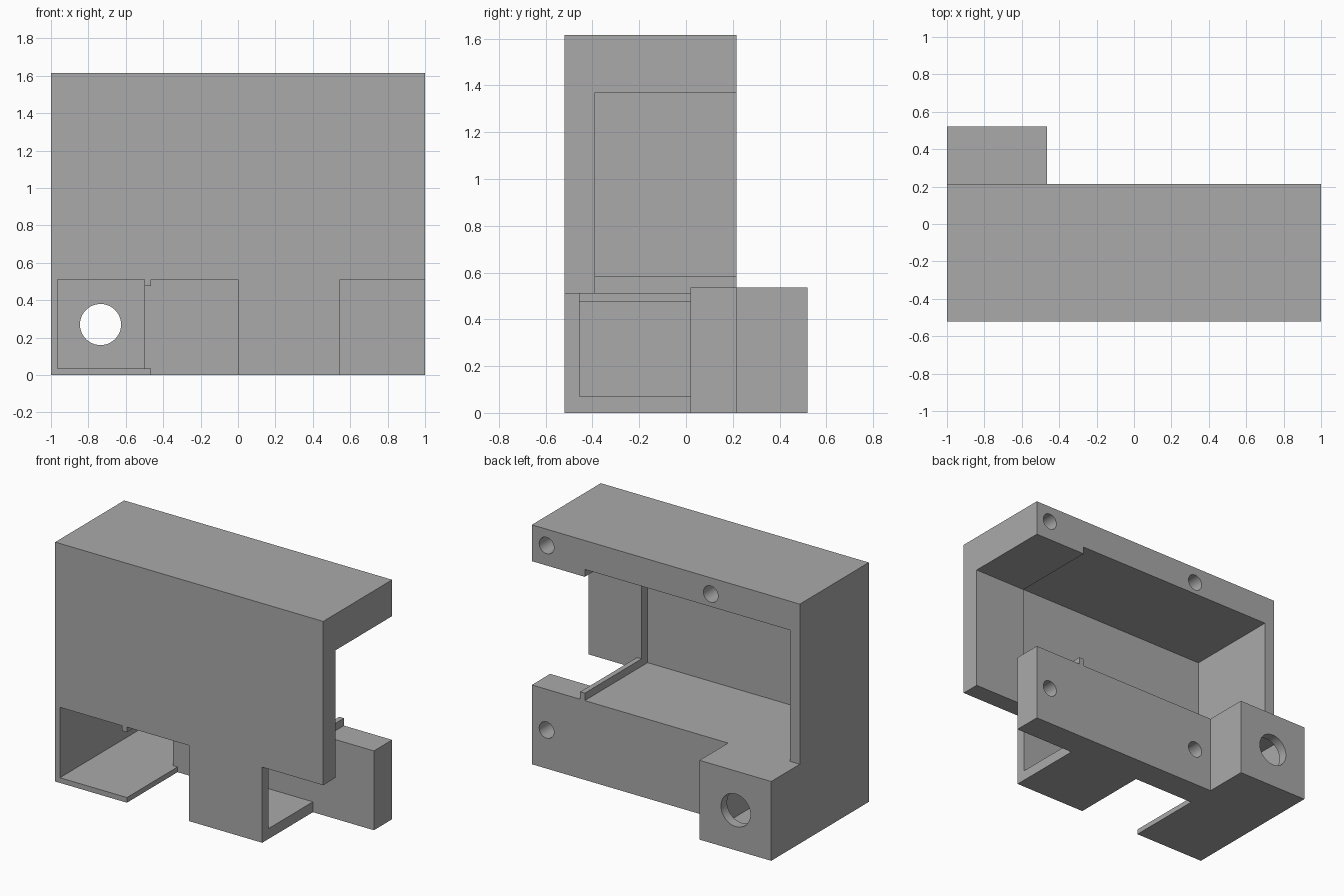
import bpy
from mathutils import Vector

default = bpy.data.objects.get("Cube")
if default:
    bpy.data.objects.remove(default, do_unlink=True)

# Plain grey finish
grey = bpy.data.materials.new("plain_grey")
grey.use_nodes = True
colour = (0.4, 0.4, 0.4, 1)
grey.diffuse_color = colour
grey.node_tree.nodes["Principled BSDF"].inputs["Base Color"].default_value = colour


def box(name, x, y, z):
    """Box from its (low, high) range on each axis."""
    low, high = (Vector(c) for c in zip(x, y, z))
    bpy.ops.mesh.primitive_cube_add(size=1, location=(low + high) / 2)
    ob = bpy.context.object
    ob.name = name
    ob.scale = high - low
    bpy.ops.object.transform_apply(location=True, rotation=False, scale=True)
    return ob


def bore(name, x, z, radius, y):
    """Round cutter along y."""
    bpy.ops.mesh.primitive_cylinder_add(
        vertices=48, radius=radius, depth=y[1] - y[0],
        location=(x, sum(y) / 2, z), rotation=(1.5707963, 0, 0))
    ob = bpy.context.object
    ob.name = name
    return ob


def cut(target, cutter):
    cutter.hide_render = True
    mod = target.modifiers.new(cutter.name, "BOOLEAN")
    mod.operation = "DIFFERENCE"
    mod.solver = "EXACT"
    mod.object = cutter
    bpy.context.view_layer.objects.active = target
    bpy.ops.object.modifier_apply(modifier=mod.name)
    bpy.data.objects.remove(cutter, do_unlink=True)


FRONT, BACK, BAR = -0.52, 0.215, 0.02   # main depth and face of the rear bar
FLOOR, UNDER = 0.535, 0.51              # top and underside of the floor slab
OUT = 1.2                               # beyond the right-hand end

housing = box("housing", (-1, 1), (FRONT, 0.52), (0, 1.615))

# Space around the rear socket
cut(housing, box("behind_bar", (-0.465, OUT), (BACK, 1), (-1, 2)))
cut(housing, box("above_socket", (-2, OUT), (BACK, 1), (FLOOR, 2)))

# Main compartment, its open end and the raised lip between them
cut(housing, box("compartment", (-0.925, 0.605), (-0.455, 1), (FLOOR, 1.42)))
cut(housing, box("open_end", (0.55, OUT), (-0.39, 1), (0.585, 1.37)))
cut(housing, box("bar_top", (0.64, OUT), (-0.39, 1), (FLOOR, 0.9)))
cut(housing, box("end_gap", (0.64, OUT), (-0.39, BAR), (0.3, 0.9)))

# Openings below the floor, either side of the front tab and through it
cut(housing, box("end_recess", (0.545, OUT), (-1, BAR), (-1, UNDER)))
cut(housing, box("middle_recess", (-0.465, 0), (-1, BAR), (-1, UNDER)))
cut(housing, box("tab_passage", (-0.2, 0.7), (-0.455, BAR), (0.07, UNDER)))

# Socket channel and its open side
cut(housing, box("channel", (-0.965, -0.5), (-1, 0.455), (0.035, UNDER)))
cut(housing, box("channel_side", (-0.6, -0.4), (-1, BAR), (0.035, 0.475)))
cut(housing, bore("socket_hole", -0.735, 0.27, 0.11, (0.3, 0.7)))

# Blind screw holes in the back
for x in (0.89, -0.335):
    for z in (1.505, 0.26):
        cut(housing, bore("screw_hole", x, z, 0.055, (0.085, 0.35)))

housing.data.materials.clear()
housing.data.materials.append(grey)
for face in housing.data.polygons:
    face.material_index = 0
bpy.ops.object.select_all(action="DESELECT")
housing.select_set(True)
bpy.context.view_layer.objects.active = housing
bpy.ops.object.shade_smooth_by_angle()
